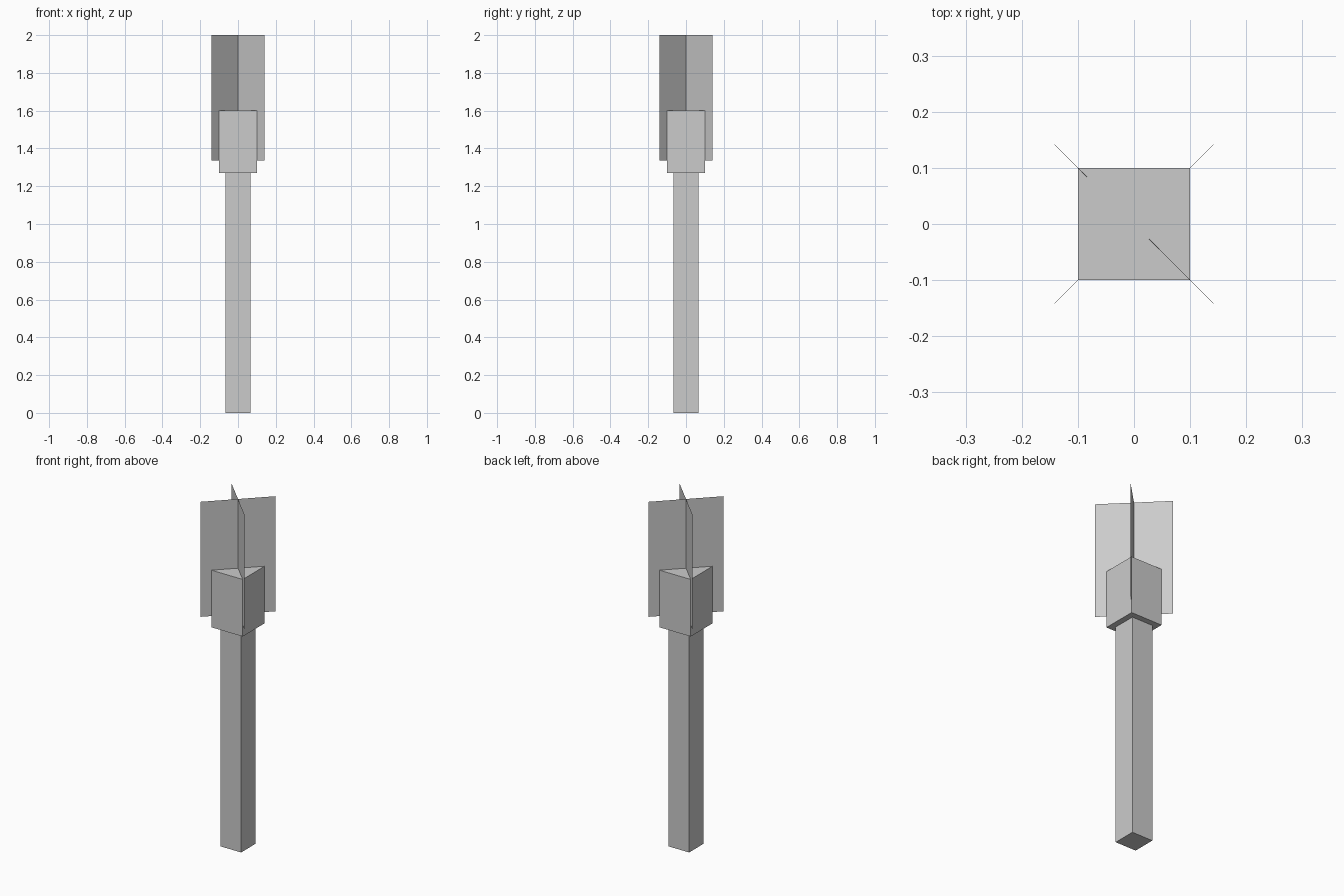
import bpy
import math

cube = bpy.data.objects.get("Cube")
if cube:
    bpy.data.objects.remove(cube, do_unlink=True)

# Single flat colour
GREY = (0.6, 0.6, 0.6, 1)
grey = bpy.data.materials.new("plain grey")
grey.use_nodes = True
grey.diffuse_color = GREY
grey.node_tree.nodes["Principled BSDF"].inputs["Base Color"].default_value = GREY


def finish(name, scale):
    """Name, size and colour the newest primitive."""
    obj = bpy.context.object
    obj.name = name
    obj.scale = scale
    bpy.ops.object.transform_apply(location=False, rotation=True, scale=True)
    obj.data.materials.append(grey)


def box(name, width, bottom, top):
    bpy.ops.mesh.primitive_cube_add(size=1, location=(0, 0, (bottom + top) / 2))
    finish(name, (width, width, top - bottom))


def upright_sheet(name, width, bottom, top, angle):
    bpy.ops.mesh.primitive_plane_add(
        size=1, location=(0, 0, (bottom + top) / 2),
        rotation=(math.pi / 2, 0, math.radians(angle)))
    finish(name, (width, top - bottom, 1))


# Square shaft and the wider block on its end
box("handle", 0.133, 0, 1.27)
box("head_block", 0.2, 1.27, 1.6)

# Two thin sheets crossing on the diagonals
for side, angle in (("left", 45), ("right", -45)):
    upright_sheet("flame_sheet_" + side, 0.4, 1.335, 2, angle)
